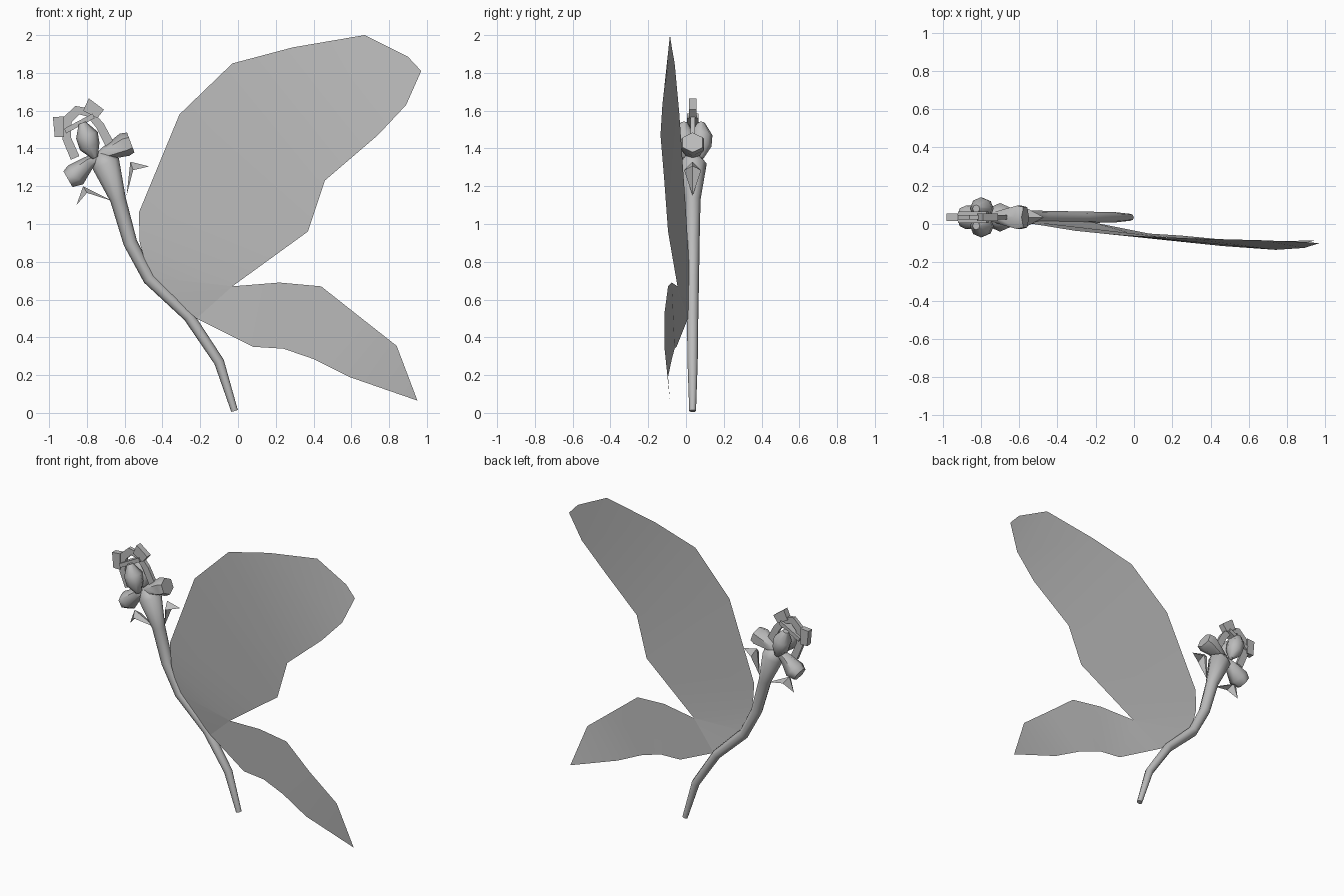
import bpy, bmesh, math
from mathutils import Vector

if "Cube" in bpy.data.objects:
    bpy.data.objects.remove(bpy.data.objects["Cube"])

grey = bpy.data.materials.new("grey")
grey.diffuse_color = (0.5, 0.5, 0.5, 1)
grey.use_nodes = True
grey.node_tree.nodes["Principled BSDF"].inputs["Base Color"].default_value = grey.diffuse_color
Y = 0.035  # depth of the stem plane


def make(name, verts, faces, smooth=None):
    me = bpy.data.meshes.new(name)
    me.from_pydata([tuple(v) for v in verts], [], faces)
    bm = bmesh.new()
    bm.from_mesh(me)
    bmesh.ops.recalc_face_normals(bm, faces=bm.faces)
    bm.to_mesh(me)
    bm.free()
    me.materials.append(grey)
    ob = bpy.data.objects.new(name, me)
    bpy.context.collection.objects.link(ob)
    if smooth:
        bpy.ops.object.select_all(action='DESELECT')
        ob.select_set(True)
        bpy.context.view_layer.objects.active = ob
        bpy.ops.object.shade_smooth_by_angle(angle=math.radians(smooth))
    return ob


def tube(name, rings, n, y=Y, depth=1.0, smooth=60):
    """Skin round sections along a path of (x, z, radius)."""
    pts = [Vector((x, y, z)) for x, z, r in rings]
    verts, faces = [], []
    for i, p in enumerate(pts):
        t = (pts[min(i + 1, len(pts) - 1)] - pts[max(i - 1, 0)]).normalized()
        side = Vector((t.z, 0, -t.x))
        for k in range(n):
            a = 2 * math.pi * k / n
            verts.append(p + rings[i][2] * (side * math.cos(a)
                         + Vector((0, depth, 0)) * math.sin(a)))
    for i in range(len(pts) - 1):
        for k in range(n):
            m = (k + 1) % n
            faces.append((i * n + k, i * n + m, (i + 1) * n + m, (i + 1) * n + k))
    faces += [tuple(range(n)), tuple(range((len(pts) - 1) * n, len(pts) * n))]
    return make(name, verts, faces, smooth)


def sheet(name, left, right):
    """Leaf blade spanned between two edges."""
    n = len(left)
    faces = [(i, i + 1, n + i + 1, n + i) for i in range(n - 1)]
    return make(name, left + right, faces, 60)


def slab(name, outline, half):
    """Flat plate in the xz plane with thickness along y."""
    n = len(outline)
    verts = [(x, Y + s * half, z) for s in (-1, 1) for x, z in outline]
    faces = [tuple(range(n)), tuple(range(n, 2 * n))]
    faces += [(i, (i + 1) % n, n + (i + 1) % n, n + i) for i in range(n)]
    return make(name, verts, faces)


# stem, flaring into the flower cup
tube("stem", [(-0.018, 0.01, 0.018), (-0.10, 0.27, 0.027), (-0.26, 0.51, 0.03),
              (-0.47, 0.71, 0.034), (-0.57, 0.90, 0.037), (-0.635, 1.13, 0.042),
              (-0.70, 1.32, 0.075), (-0.735, 1.37, 0.03)], 8)

# large upper leaf and small lower leaf
sheet("upper_leaf",
      [(-0.22, 0.01, 0.50), (-0.47, 0.02, 0.72), (-0.52, 0.01, 0.90),
       (-0.525, 0.0, 1.06), (-0.31, -0.035, 1.58), (-0.03, -0.06, 1.85),
       (0.29, -0.075, 1.935), (0.67, -0.085, 2.0), (0.90, -0.095, 1.885)],
      [(-0.03, -0.045, 0.67), (-0.03, -0.045, 0.67), (-0.03, -0.045, 0.67),
       (0.17, -0.07, 0.815), (0.37, -0.095, 0.96), (0.46, -0.115, 1.23),
       (0.74, -0.135, 1.47), (0.89, -0.125, 1.63), (0.97, -0.10, 1.81)])
sheet("lower_leaf",
      [(-0.03, -0.045, 0.67), (0.22, -0.075, 0.69), (0.44, -0.095, 0.67),
       (0.63, -0.115, 0.52), (0.84, -0.115, 0.355), (0.95, -0.085, 0.065)],
      [(-0.22, 0.01, 0.50), (0.08, -0.05, 0.35), (0.24, -0.06, 0.34),
       (0.40, -0.075, 0.285), (0.59, -0.095, 0.19), (0.95, -0.085, 0.065)])

# flared side petals
tube("left_petal", [(-0.72, 1.365, 0.02), (-0.79, 1.325, 0.036),
                    (-0.86, 1.26, 0.064), (-0.90, 1.237, 0.048)], 6, depth=1.1)
tube("right_petal", [(-0.75, 1.35, 0.02), (-0.70, 1.375, 0.036),
                     (-0.60, 1.42, 0.064), (-0.568, 1.432, 0.056)], 6, depth=1.1)

# front and back buds
for name, s in (("front_bud", -1), ("back_bud", 1)):
    tube(name, [(-0.755, 1.35, 0.015), (-0.785, 1.41, 0.055),
                (-0.80, 1.47, 0.06), (-0.825, 1.535, 0.02)], 8, y=Y + s * 0.045)

# arched ribbon over the buds
outer = [(-0.885, 1.34), (-0.93, 1.45), (-0.93, 1.56), (-0.86, 1.625),
         (-0.78, 1.61), (-0.71, 1.53), (-0.64, 1.40)]
inner = [(-0.84, 1.36), (-0.885, 1.46), (-0.88, 1.54), (-0.84, 1.58),
         (-0.80, 1.57), (-0.75, 1.51), (-0.69, 1.39)]
for i in range(len(outer) - 1):
    slab("arch_segment", [outer[i], outer[i + 1], inner[i + 1], inner[i]], 0.012)

# tabs on the arch and the small cross bar
slab("left_tab", [(-0.97, 1.46), (-0.98, 1.565), (-0.92, 1.57), (-0.92, 1.46)], 0.02)
slab("top_tab", [(-0.82, 1.60), (-0.79, 1.665), (-0.71, 1.605), (-0.745, 1.56)], 0.02)
slab("cross_bar", [(-0.92, 1.505), (-0.91, 1.48), (-0.76, 1.56), (-0.77, 1.585)], 0.03)


# bent sepals below the flower
def sepal(name, base, bend, ridge, tip):
    verts = [(base[0], Y, base[1]), (bend[0], Y - 0.045, bend[1]),
             (bend[0], Y + 0.045, bend[1]), (ridge[0], Y, ridge[1]), (tip[0], Y, tip[1])]
    make(name, verts, [(0, 1, 3), (0, 3, 2), (3, 1, 4), (3, 4, 2)])


sepal("right_sepal", (-0.59, 1.15), (-0.555, 1.285), (-0.57, 1.33), (-0.47, 1.305))
sepal("left_sepal", (-0.66, 1.12), (-0.80, 1.165), (-0.82, 1.20), (-0.855, 1.10))
